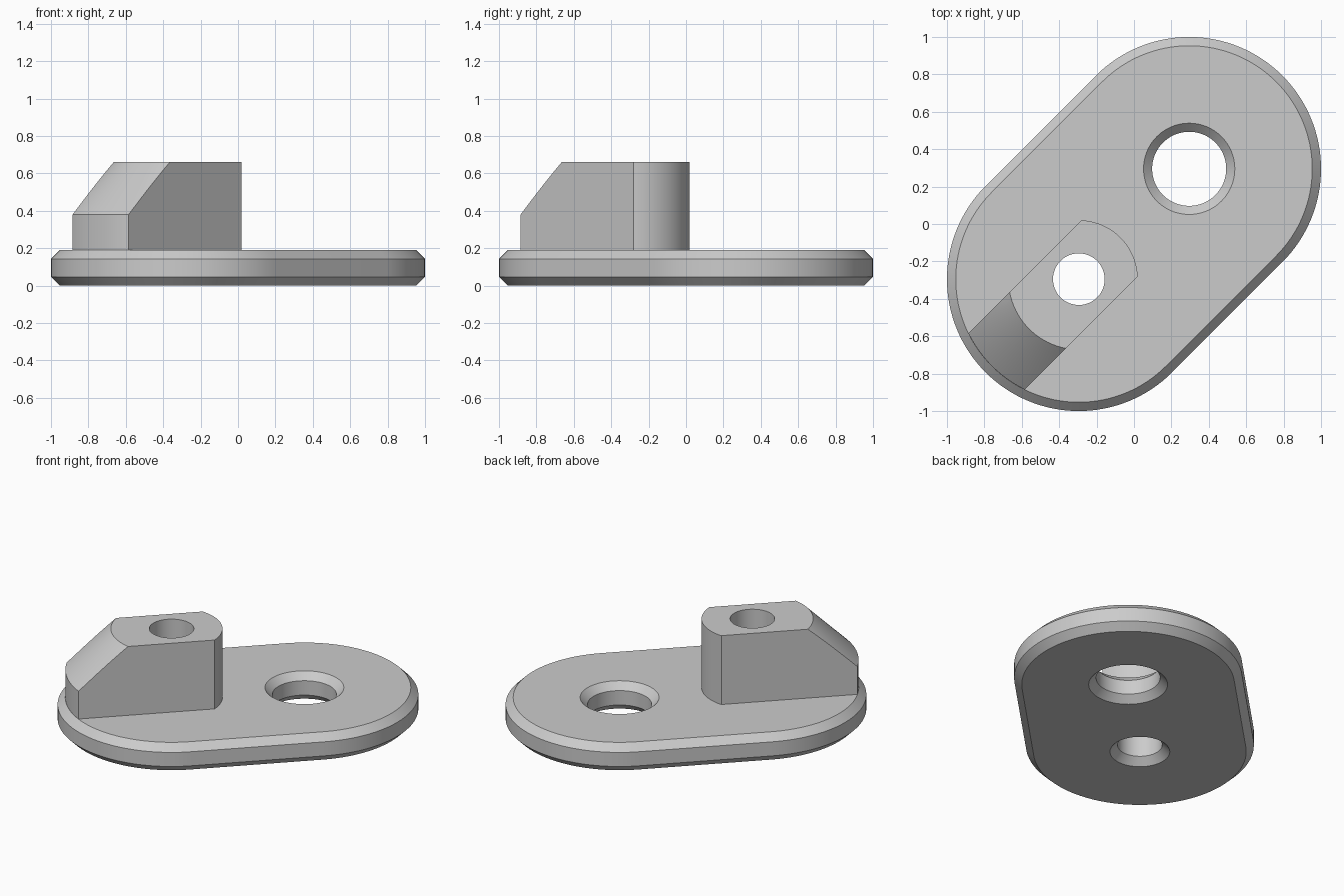
import bpy, bmesh, math
from mathutils import Matrix

if "Cube" in bpy.data.objects:
    bpy.data.objects.remove(bpy.data.objects["Cube"], do_unlink=True)

grey = bpy.data.materials.new("light grey")
grey.use_nodes = True
grey.diffuse_color = (0.6, 0.6, 0.6, 1)
grey.node_tree.nodes["Principled BSDF"].inputs["Base Color"].default_value = (0.6, 0.6, 0.6, 1)

C = 0.295 * math.sqrt(2)      # distance of each hole axis from the middle
HALF_W = 0.212                # half width of the block
TURN = Matrix.Rotation(math.radians(45), 4, "Z")


def arc(cx, r, a0, a1, n=64):
    return [(cx + r * math.cos(a0 + (a1 - a0) * i / n),
             r * math.sin(a0 + (a1 - a0) * i / n)) for i in range(n + 1)]


def stadium(r):
    h = math.pi / 2
    return arc(C, r, -h, h) + arc(-C, r, h, 3 * h)


def block_outline(r):
    back = math.asin(HALF_W / 0.315)
    front = math.asin(HALF_W / r)
    return (arc(-C, 0.315, -back, back, 32)
            + arc(-C, r, math.pi - front, math.pi + front, 32))


def loft(name, levels):
    """Closed solid through a stack of (outline, height) levels."""
    bm = bmesh.new()
    rings = [[bm.verts.new((x, y, z)) for x, y in pts] for pts, z in levels]
    for a, b in zip(rings, rings[1:]):
        n = len(a)
        for i in range(n):
            j = (i + 1) % n
            bm.faces.new((a[i], a[j], b[j], b[i]))
    bm.faces.new(rings[0][::-1])
    bm.faces.new(rings[-1])
    bm.transform(TURN)
    bmesh.ops.recalc_face_normals(bm, faces=bm.faces)
    me = bpy.data.meshes.new(name)
    bm.to_mesh(me)
    bm.free()
    me.materials.append(grey)
    ob = bpy.data.objects.new(name, me)
    bpy.context.collection.objects.link(ob)
    return ob


def hole_cutter(name, cx, levels):
    return loft(name, [(arc(cx, r, 0, math.tau, 96)[:-1], z) for r, z in levels])


# Chamfered oval plate
plate = loft("mounting_plate", [(stadium(0.658), 0), (stadium(0.705), 0.047),
                                (stadium(0.705), 0.143), (stadium(0.658), 0.19)])

# Upright block with a conical slope at its outer end
slope = [(block_outline(0.657 - 0.281 * i / 8), 0.38 + 0.28 * i / 8) for i in range(9)]
block = loft("block", [(block_outline(0.657), 0.1)] + slope)

# Countersunk holes
big = hole_cutter("big_hole_cutter", C, [(0.294, -0.05), (0.198, 0.046), (0.198, 0.144), (0.294, 0.24)])
small = hole_cutter("small_hole_cutter", -C, [(0.235, -0.05), (0.138, 0.047), (0.138, 0.8)])

for part, operation in ((block, "UNION"), (big, "DIFFERENCE"), (small, "DIFFERENCE")):
    part.hide_render = True
    mod = plate.modifiers.new(part.name, "BOOLEAN")
    mod.operation = operation
    mod.solver = "EXACT"
    mod.object = part

# Bake the joined solid, then drop the helpers
bpy.context.view_layer.update()
solid = bpy.data.meshes.new_from_object(plate.evaluated_get(bpy.context.evaluated_depsgraph_get()))
plate.modifiers.clear()
plate.data = solid
for part in (block, big, small):
    bpy.data.objects.remove(part, do_unlink=True)

bpy.ops.object.select_all(action="DESELECT")
plate.select_set(True)
bpy.context.view_layer.objects.active = plate
bpy.ops.object.shade_smooth_by_angle(angle=math.radians(25))
